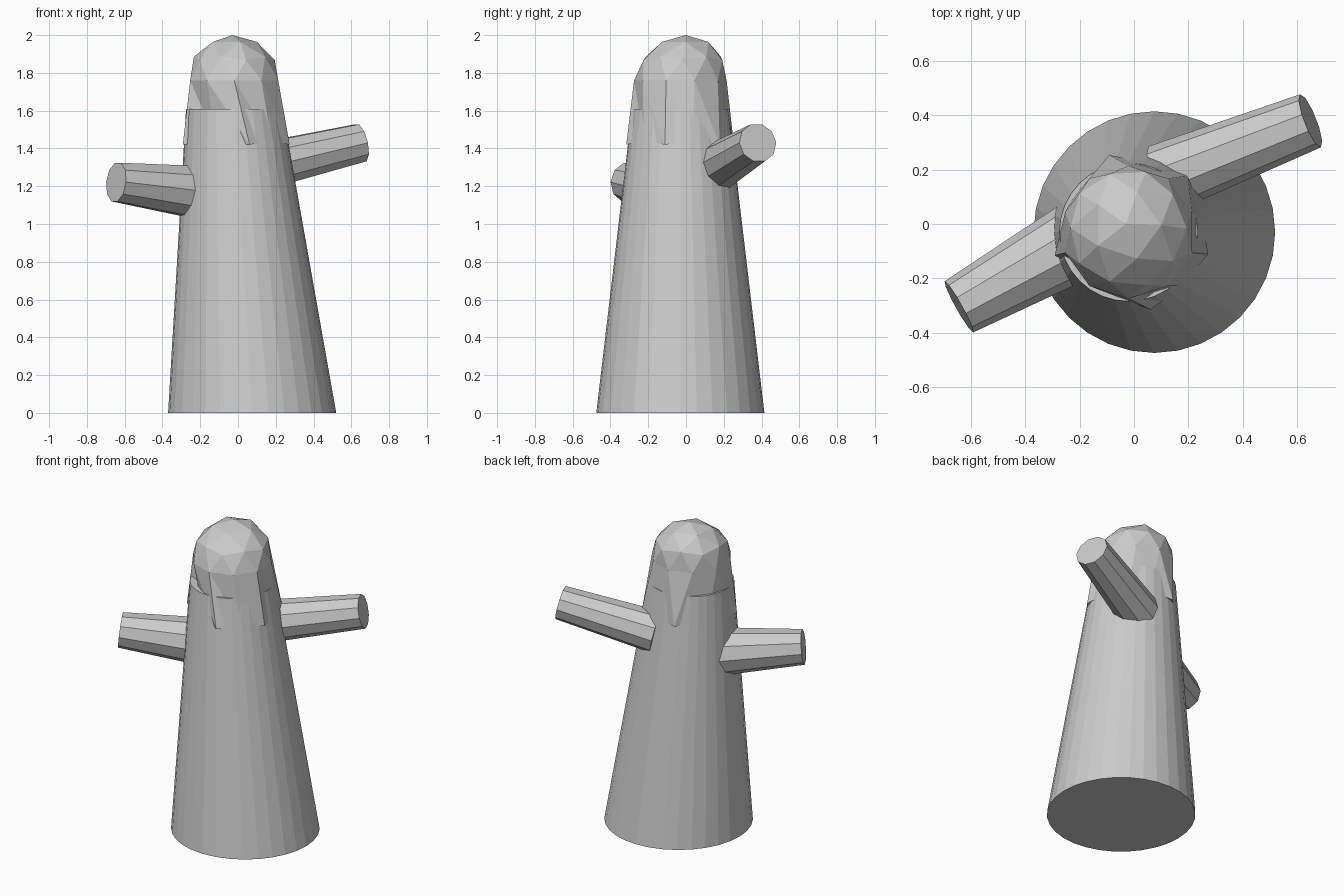
import bpy, bmesh
from math import sin, cos, radians, atan2, pi
from mathutils import Vector, Matrix

cube = bpy.data.objects.get("Cube")
if cube:
    bpy.data.objects.remove(cube)

grey = bpy.data.materials.new("plain grey")
grey.use_nodes = True
GREY = (0.6, 0.6, 0.6, 1)
grey.diffuse_color = GREY
grey.node_tree.nodes["Principled BSDF"].inputs["Base Color"].default_value = GREY


def finish(bm, name):
    bmesh.ops.recalc_face_normals(bm, faces=bm.faces)
    mesh = bpy.data.meshes.new(name)
    bm.to_mesh(mesh)
    bm.free()
    mesh.materials.append(grey)
    obj = bpy.data.objects.new(name, mesh)
    bpy.context.collection.objects.link(obj)
    return obj


def tapered(name, start, end, r1, r2, sides, level_ends=False):
    """Capped cone between two points; level_ends keeps both caps horizontal."""
    a, b = Vector(start), Vector(end)
    axis = b - a
    turn = Matrix() if level_ends else axis.to_track_quat('Z', 'Y').to_matrix().to_4x4()
    bm = bmesh.new()
    rings = []
    for centre, r in ((a, r1), (b, r2)):
        rings.append([bm.verts.new(centre + turn @ Vector(
            (r * cos(2 * pi * i / sides), r * sin(2 * pi * i / sides), 0)))
            for i in range(sides)])
    for i in range(sides):
        j = (i + 1) % sides
        bm.faces.new((rings[0][i], rings[0][j], rings[1][j], rings[1][i]))
    for ring in rings:
        bm.faces.new(ring)
    return finish(bm, name)


# Leaning trunk and two branch stubs
tapered("trunk", (0.075, -0.03, 0), (-0.02, -0.03, 1.61), 0.445, 0.255, 32, True)
tapered("left_branch", (0.1, 0.165, 1.30), (0.65, 0.38, 1.43), 0.13, 0.105, 10)
tapered("right_branch", (-0.1, 0.0, 1.155), (-0.645, -0.305, 1.222), 0.155, 0.108, 10)

# Faceted cap: a low sphere whose lower half is drawn down into a ragged skirt
bm = bmesh.new()
bmesh.ops.create_icosphere(bm, subdivisions=2, radius=1)
tips, notches = [], []
for v in bm.verts:
    x, y, h = v.co
    if h < -0.7:
        v.co = (x * 0.2 - 0.02, y * 0.2 - 0.03, 1.48)
    elif h < -0.49:
        notches.append(v)
    elif h < -0.3:
        tips.append(v)
    else:
        r = 0.245
        v.co = (x * r - 0.02 - 0.01 * h, y * r - 0.03 + 0.03 * h, 1.76 + 0.24 * h)


def by_angle(v):
    return atan2(v.co.y, v.co.x) % (2 * pi)


# Skirt points sit just outside the trunk, notches between them dip inside it
tips.sort(key=by_angle)
notches.sort(key=by_angle)
first = by_angle(tips[0])
after = [v for v in notches if by_angle(v) > first]
notches = after + [v for v in notches if v not in after]
tip_angles = (45, 106, 197, 284, 344)
notch_angles = (75, 150, 238, 314, 374)
notch_radii = (0.265, 0.25, 0.2, 0.27, 0.265)
for v, a in zip(tips, tip_angles):
    v.co = (0.295 * cos(radians(a)) - 0.01, 0.295 * sin(radians(a)) - 0.03, 1.42)
for v, a, r in zip(notches, notch_angles, notch_radii):
    v.co = (r * cos(radians(a)) - 0.01, r * sin(radians(a)) - 0.03, 1.44)
finish(bm, "faceted_cap")
